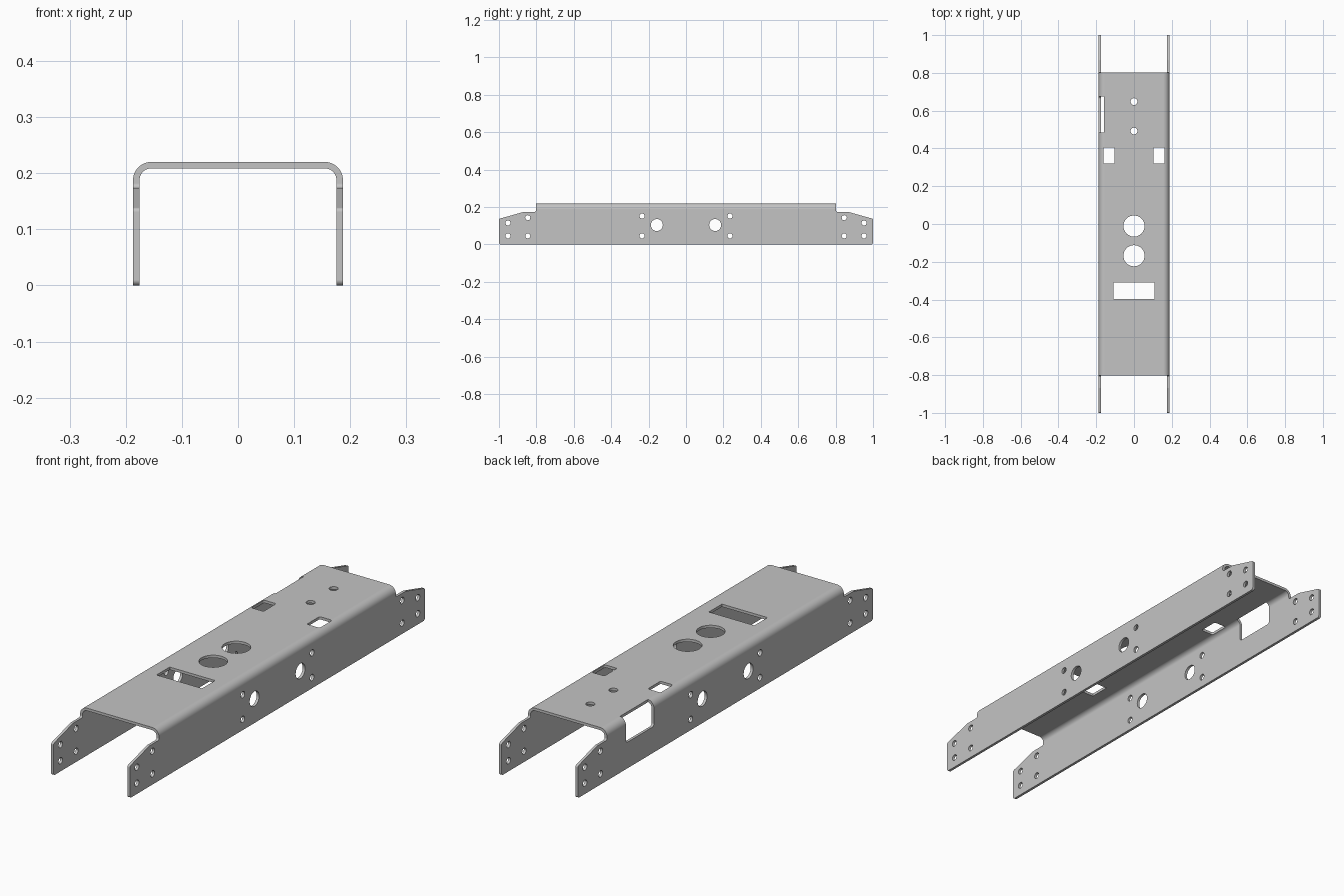
import bpy, bmesh, math
from mathutils import Vector

cube = bpy.data.objects.get("Cube")
if cube:
    bpy.data.objects.remove(cube, do_unlink=True)

# Main dimensions
W, H, T = 0.187, 0.22, 0.0115      # half width, height, sheet thickness
TOP_END = 0.803                    # half length of the top web

steel = bpy.data.materials.new("grey steel")
steel.diffuse_color = (0.55, 0.55, 0.55, 1)
steel.use_nodes = True
steel.node_tree.nodes["Principled BSDF"].inputs["Base Color"].default_value = (0.55, 0.55, 0.55, 1)


def rounded(corners, steps=8):
    """Outline from (u, v, radius) corners, each replaced by an arc."""
    out = []
    for i, (u, v, r) in enumerate(corners):
        p = Vector((u, v))
        if r == 0:
            out.append(p)
            continue
        d0 = (Vector(corners[i - 1][:2]) - p).normalized()
        d1 = (Vector(corners[(i + 1) % len(corners)][:2]) - p).normalized()
        half = math.acos(d0.dot(d1)) / 2
        centre = p + (d0 + d1).normalized() * (r / math.sin(half))
        reach = r / math.tan(half)
        a, b = p + d0 * reach - centre, p + d1 * reach - centre
        sweep = math.pi - 2 * half
        for k in range(steps + 1):
            t = k / steps
            out.append(centre + (a * math.sin((1 - t) * sweep) + b * math.sin(t * sweep)) / math.sin(sweep))
    return out


def rect(u0, u1, v0, v1, r):
    return rounded([(u0, v0, r), (u1, v0, r), (u1, v1, r), (u0, v1, r)], 5)


def circle(u, v, r, n=32):
    return [Vector((u + r * math.cos(2 * math.pi * k / n),
                    v + r * math.sin(2 * math.pi * k / n))) for k in range(n)]


def prism(bm, outline, axis, lo, hi):
    """Extrude an outline along x, y or z; u and v are the other two axes in order."""
    def place(p, w):
        co = [p.x, p.y]
        co.insert("xyz".index(axis), w)
        return bm.verts.new(co)
    a = [place(p, lo) for p in outline]
    b = [place(p, hi) for p in outline]
    bm.faces.new(a)
    bm.faces.new(b[::-1])
    n = len(a)
    for i in range(n):
        bm.faces.new((a[i], b[i], b[(i + 1) % n], a[(i + 1) % n]))


def make_object(name, bm):
    bmesh.ops.recalc_face_normals(bm, faces=bm.faces)
    mesh = bpy.data.meshes.new(name)
    bm.to_mesh(mesh)
    bm.free()
    mesh.materials.append(steel)
    ob = bpy.data.objects.new(name, mesh)
    bpy.context.scene.collection.objects.link(ob)
    return ob


# Bent sheet channel, open at the bottom, left oversize for trimming
bm = bmesh.new()
prism(bm, rounded([
    (-W, -0.05, 0), (-W, H, 0.032), (W, H, 0.032), (W, -0.05, 0),
    (W - T, -0.05, 0), (W - T, H - T, 0.0205), (-W + T, H - T, 0.0205), (-W + T, -0.05, 0),
], 10), "y", -1.05, 1.05)
channel = make_object("channel_frame", bm)

# Side outline: long web with stepped, sloping end tabs
half_outline = [(1, 0, 0.01), (1, 0.137, 0.008), (0.868, 0.174, 0.015),
                (TOP_END, 0.174, 0.008), (TOP_END, H + 0.05, 0)]
bm = bmesh.new()
prism(bm, rounded(half_outline + [(-y, z, r) for y, z, r in half_outline[::-1]], 6), "x", -0.3, 0.3)
outline = make_object("side_outline_cutter", bm)

# All openings
bm = bmesh.new()
for s in (-1, 1):
    # Side wall holes, straight through both walls
    for y, z, r in [(0.952, 0.115, 0.0135), (0.952, 0.046, 0.0135),
                    (0.846, 0.143, 0.0135), (0.846, 0.046, 0.0135),
                    (0.235, 0.152, 0.0135), (0.235, 0.046, 0.0135),
                    (0.156, 0.104, 0.032)]:
        prism(bm, circle(s * y, z, r), "x", -0.3, 0.3)
    # Paired slots in the top
    prism(bm, rect(*sorted((s * 0.103, s * 0.162)), 0.32, 0.406, 0.007), "z", 0.19, 0.3)
# Round holes in the top
for y, r in [(0.648, 0.018), (0.492, 0.018), (-0.011, 0.056), (-0.168, 0.056)]:
    prism(bm, circle(0, y, r, 40), "z", 0.19, 0.3)
# Wide slot in the top
prism(bm, rect(-0.108, 0.108, -0.398, -0.309, 0.003), "z", 0.19, 0.3)
# Window wrapping over the right hand bend
prism(bm, rect(0.484, 0.674, 0.112, 0.3, 0.012), "x", -0.3, -0.159)
openings = make_object("openings_cutter", bm)

# Cut the sheet and keep the result
for cutter, operation in ((outline, "INTERSECT"), (openings, "DIFFERENCE")):
    cutter.hide_render = True
    mod = channel.modifiers.new(cutter.name, "BOOLEAN")
    mod.operation, mod.object, mod.solver = operation, cutter, "EXACT"
bpy.context.view_layer.update()
cut = bpy.data.meshes.new_from_object(channel.evaluated_get(bpy.context.evaluated_depsgraph_get()))
channel.modifiers.clear()
channel.data = cut
for cutter in (outline, openings):
    bpy.data.objects.remove(cutter, do_unlink=True)

# Smooth bends and hole walls, crisp cut edges
bpy.ops.object.select_all(action="DESELECT")
channel.select_set(True)
bpy.context.view_layer.objects.active = channel
bpy.ops.object.shade_smooth_by_angle(angle=math.radians(30))
weighted = channel.modifiers.new("flat_panels", "WEIGHTED_NORMAL")
weighted.keep_sharp = True
